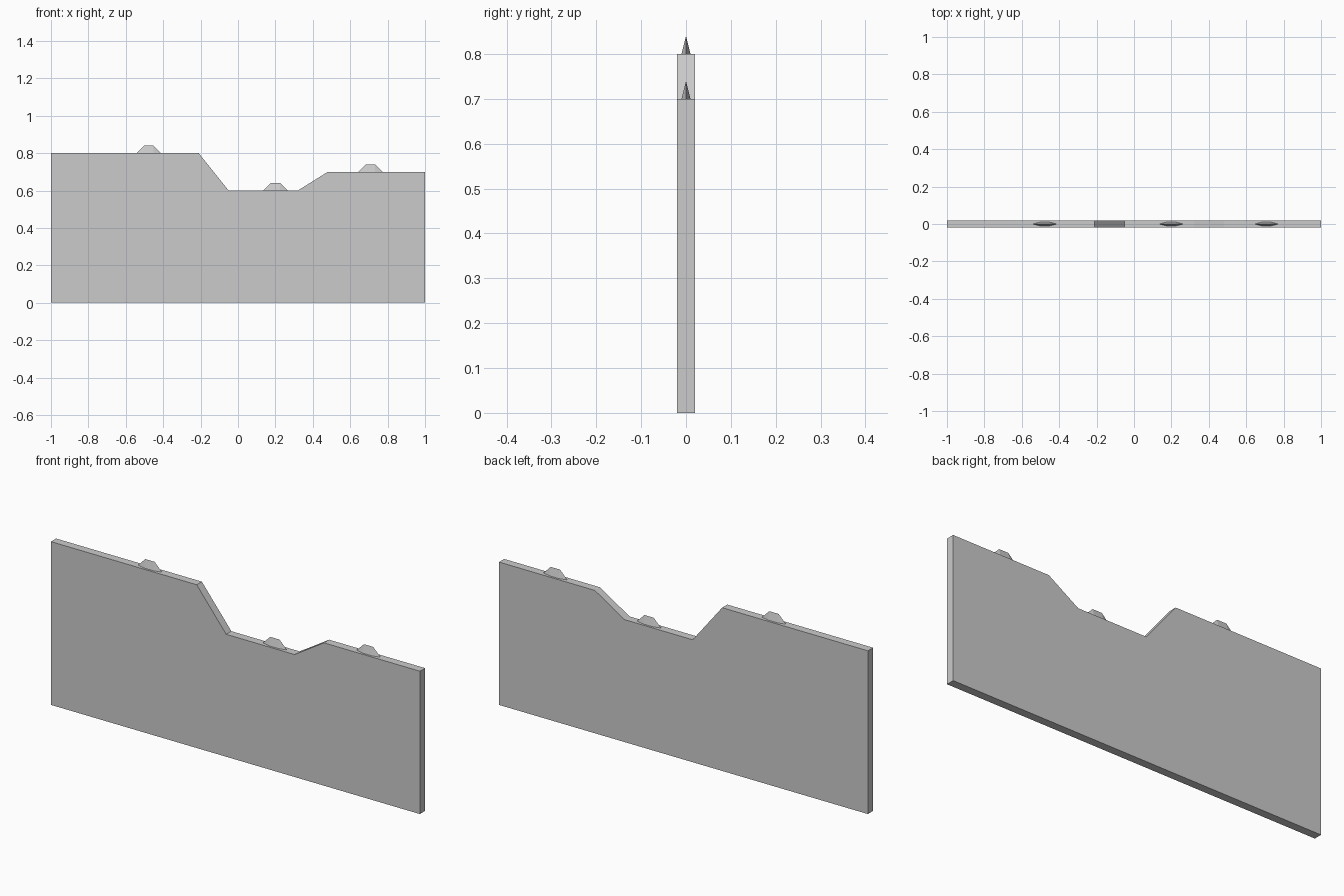
import bpy, bmesh

if "Cube" in bpy.data.objects:
    bpy.data.objects.remove(bpy.data.objects["Cube"])


def make_object(name, bm):
    bmesh.ops.recalc_face_normals(bm, faces=bm.faces[:])
    mesh = bpy.data.meshes.new(name)
    bm.to_mesh(mesh)
    bm.free()
    obj = bpy.data.objects.new(name, mesh)
    bpy.context.collection.objects.link(obj)
    return obj


# Thin wall: stepped outline extruded through its thickness
profile = [(-1, 0), (1, 0), (1, 0.7), (0.48, 0.7), (0.32, 0.6),
           (-0.05, 0.6), (-0.21, 0.8), (-1, 0.8)]
bm = bmesh.new()
face = bm.faces.new([bm.verts.new((x, -0.02, z)) for x, z in profile])
ext = bmesh.ops.extrude_face_region(bm, geom=[face])
verts = [v for v in ext["geom"] if isinstance(v, bmesh.types.BMVert)]
bmesh.ops.translate(bm, verts=verts, vec=(0, 0.04, 0))
make_object("stepped_wall", bm)


# Small ridge-topped bump with pointed ends, on each level of the wall
def ridge_bump(name, x, z):
    half, top, depth, height = 0.065, 0.025, 0.01, 0.04
    bm = bmesh.new()
    base = [(-half, 0, 0), (-top, -depth, 0), (top, -depth, 0),
            (half, 0, 0), (top, depth, 0), (-top, depth, 0)]
    ridge = [(-top, 0, height), (top, 0, height)]
    for p in base + ridge:
        bm.verts.new(p)
    bmesh.ops.convex_hull(bm, input=bm.verts[:])
    obj = make_object(name, bm)
    obj.location = (x, 0, z)


for name, x, z in [("left_bump", -0.477, 0.8),
                   ("middle_bump", 0.2, 0.6),
                   ("right_bump", 0.708, 0.7)]:
    ridge_bump(name, x, z)
